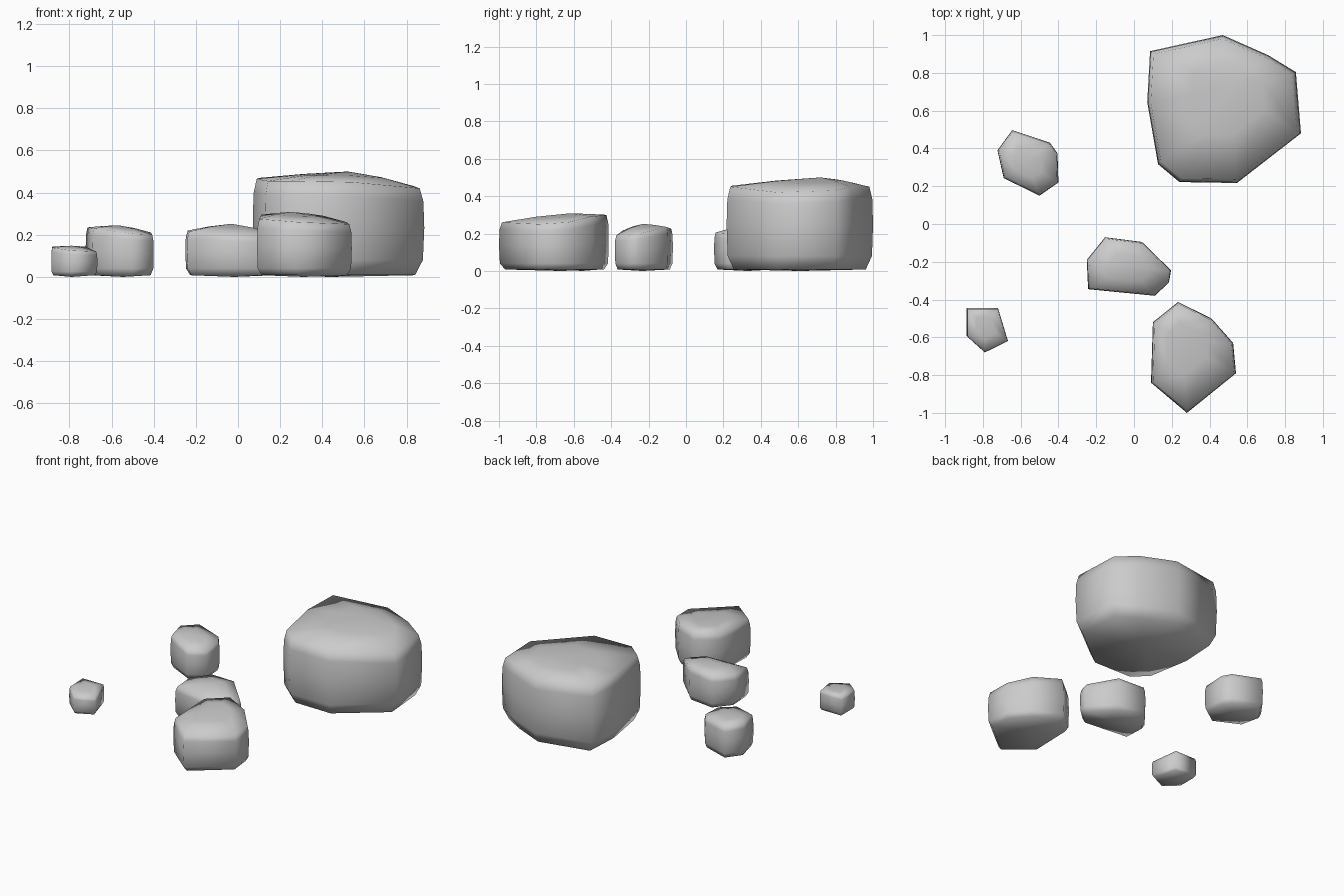
import bpy, bmesh
from mathutils import Vector


def rock(name, outline, crown, foot):
    """Boulder lofted from a plan outline of (x, y, rim height) up to a crown point."""
    n = len(outline)
    cx = sum(p[0] for p in outline) / n
    cy = sum(p[1] for p in outline) / n
    top = Vector(crown)
    bm = bmesh.new()

    def ring(scale, height):
        return [bm.verts.new((cx + (x - cx) * scale, cy + (y - cy) * scale, height(z)))
                for x, y, z in outline]

    # undercut foot, belly, shoulder and rim
    rings = [ring(0.90, lambda z: 0.008),
             ring(0.985, lambda z: foot),
             ring(1.0, lambda z: foot + (z - foot) * 0.45),
             ring(0.99, lambda z: foot + (z - foot) * 0.82),
             ring(0.95, lambda z: z)]

    # domed cap leaning towards the crown
    cap = []
    for v in rings[-1]:
        p = v.co.lerp(top, 0.5)
        p.z += (top.z - v.co.z) * 0.12
        cap.append(bm.verts.new(p))
    rings.append(cap)

    for low, high in zip(rings, rings[1:]):
        for i in range(n):
            j = (i + 1) % n
            bm.faces.new((low[i], low[j], high[j], high[i]))
    peak = bm.verts.new(top)
    base = bm.verts.new((cx, cy, 0.0))
    for i in range(n):
        j = (i + 1) % n
        bm.faces.new((cap[i], cap[j], peak))
        bm.faces.new((rings[0][j], rings[0][i], base))
    bmesh.ops.recalc_face_normals(bm, faces=bm.faces)
    for f in bm.faces:
        f.smooth = True

    mesh = bpy.data.meshes.new(name)
    bm.to_mesh(mesh)
    bm.free()
    bpy.context.collection.objects.link(bpy.data.objects.new(name, mesh))


# Large boulder at the back right
rock("large_boulder",
     [(0.085, 0.915, 0.47), (0.07, 0.645, 0.465), (0.127, 0.317, 0.455),
      (0.24, 0.222, 0.455), (0.545, 0.217, 0.45), (0.884, 0.48, 0.42),
      (0.857, 0.804, 0.43), (0.71, 0.894, 0.45), (0.47, 1.0, 0.45)],
     (0.52, 0.72, 0.50), 0.08)

# Medium boulder at the front right
rock("medium_boulder",
     [(0.233, -0.413, 0.30), (0.10, -0.52, 0.295), (0.09, -0.84, 0.275),
      (0.28, -1.0, 0.26), (0.54, -0.79, 0.25), (0.525, -0.63, 0.26),
      (0.41, -0.50, 0.29)],
     (0.25, -0.62, 0.308), 0.04)

# Long stone in the middle
rock("middle_stone",
     [(-0.153, -0.07, 0.225), (-0.25, -0.19, 0.22), (-0.243, -0.345, 0.215),
      (0.11, -0.38, 0.19), (0.185, -0.31, 0.19), (0.196, -0.245, 0.20),
      (0.042, -0.095, 0.235)],
     (-0.03, -0.23, 0.252), 0.04)

# Stone at the back left
rock("back_stone",
     [(-0.645, 0.497, 0.225), (-0.723, 0.39, 0.235), (-0.69, 0.243, 0.23),
      (-0.50, 0.15, 0.205), (-0.40, 0.22, 0.20), (-0.405, 0.375, 0.21),
      (-0.445, 0.43, 0.215)],
     (-0.57, 0.33, 0.245), 0.04)

# Small stone at the front left
rock("small_stone",
     [(-0.886, -0.445, 0.143), (-0.886, -0.593, 0.138), (-0.79, -0.68, 0.125),
      (-0.667, -0.62, 0.12), (-0.72, -0.445, 0.143)],
     (-0.79, -0.54, 0.148), 0.025)
